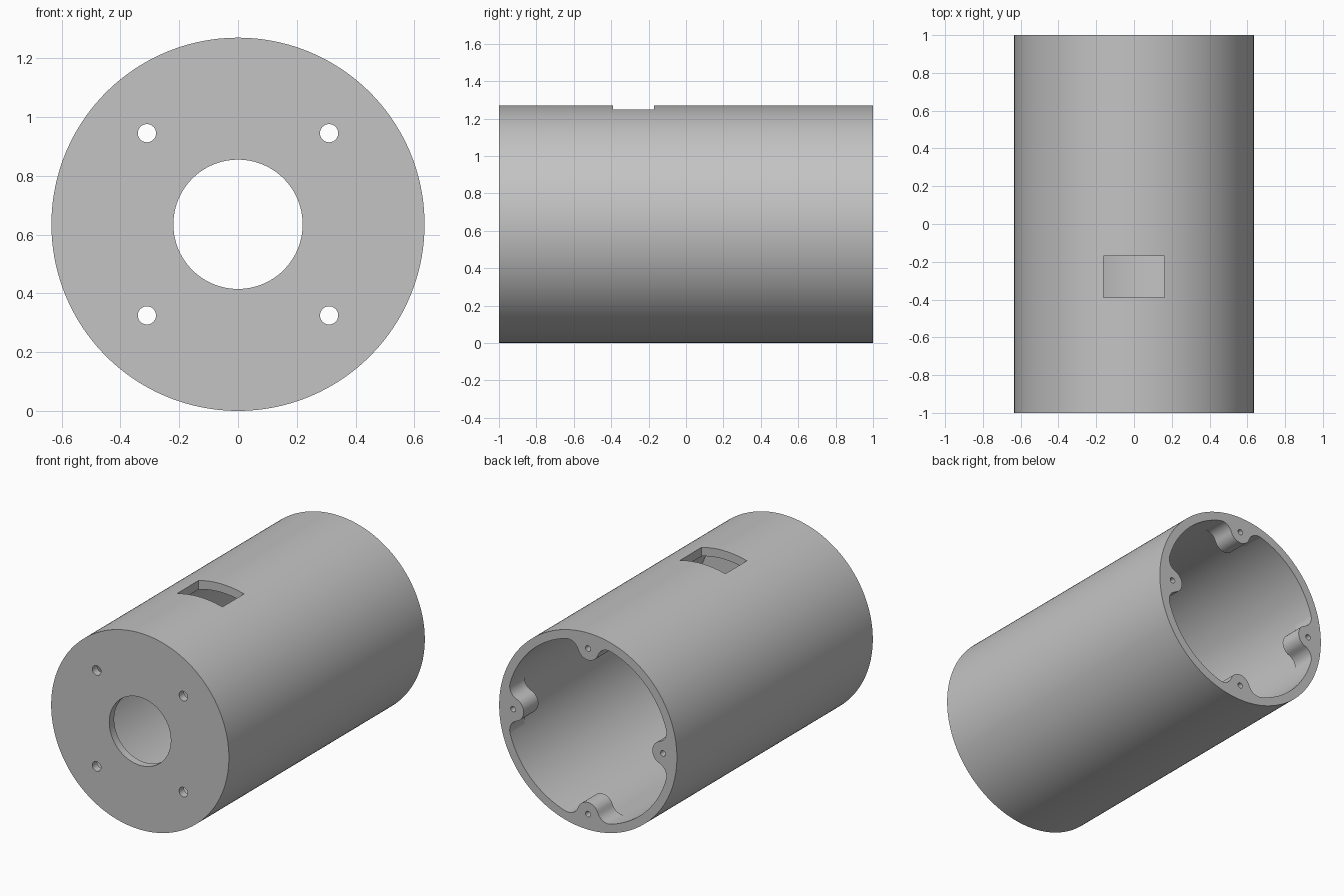
import bpy, bmesh, math

if "Cube" in bpy.data.objects:
    bpy.data.objects.remove(bpy.data.objects["Cube"])

R = 0.635            # outer radius and axis height
INNER = 0.58         # cavity radius
FRONT_T = 0.05       # front plate thickness
BOSS_D, BOSS_R, FILLET = 0.535, 0.075, 0.075
BOSS_Y = 0.85        # where the screw bosses begin

grey = bpy.data.materials.new("grey")
grey.diffuse_color = (0.55, 0.55, 0.55, 1)
grey.use_nodes = True
grey.node_tree.nodes["Principled BSDF"].inputs["Base Color"].default_value = grey.diffuse_color


def loft(name, rings):
    """Closed solid through rings of (x, y, z) points."""
    bm = bmesh.new()
    loops = [[bm.verts.new(p) for p in ring] for ring in rings]
    n = len(loops[0])
    for a, b in zip(loops, loops[1:]):
        for i in range(n):
            j = (i + 1) % n
            bm.faces.new((a[i], a[j], b[j], b[i]))
    bm.faces.new(loops[0][::-1])
    bm.faces.new(loops[-1])
    bmesh.ops.remove_doubles(bm, verts=bm.verts, dist=1e-5)
    bmesh.ops.recalc_face_normals(bm, faces=bm.faces)
    mesh = bpy.data.meshes.new(name)
    bm.to_mesh(mesh)
    bm.free()
    mesh.materials.append(grey)
    ob = bpy.data.objects.new(name, mesh)
    bpy.context.collection.objects.link(ob)
    return ob


def ring(y, radius, n, cx=0, cz=0):
    """Ring around the y axis; radius is a number or a function of angle."""
    pts = []
    for i in range(n):
        t = 2 * math.pi * i / n
        r = radius(t) if callable(radius) else radius
        pts.append((cx + r * math.cos(t), y, R + cz + r * math.sin(t)))
    return pts


def rod(name, r, y0, y1, n, cx=0, cz=0):
    return loft(name, [ring(y0, r, n, cx, cz), ring(y1, r, n, cx, cz)])


# Cavity outline with four filleted bosses
fd = INNER - FILLET
f_ang = math.acos((fd**2 + BOSS_D**2 - (BOSS_R + FILLET)**2) / (2 * fd * BOSS_D))
touch = math.atan2(fd * math.sin(f_ang) / 2, (BOSS_D + fd * math.cos(f_ang)) / 2)


def bossed(t):
    q = math.pi / 2
    a = abs(t - round(t / q) * q)
    if a >= f_ang:
        return INNER
    if a <= touch:
        return BOSS_D * math.cos(a) - math.sqrt(max(0, BOSS_R**2 - (BOSS_D * math.sin(a))**2))
    a -= f_ang
    return fd * math.cos(a) + math.sqrt(max(0, FILLET**2 - (fd * math.sin(a))**2))


# Tube body
body = rod("tube_body", R, -1, 1, 180)

# Cavity, open at the back
cutters = [loft("cavity_cutter", [
    ring(-1 + FRONT_T, INNER, 720), ring(BOSS_Y, INNER, 720),
    ring(BOSS_Y, bossed, 720), ring(1.1, bossed, 720)])]

# Centre hole and four mounting holes in the front plate
cutters.append(rod("centre_hole_cutter", 0.22, -1.1, -0.9, 96))
for sx in (-1, 1):
    for sz in (-1, 1):
        cutters.append(rod("mount_hole_cutter", 0.031, -1.1, -0.9, 32, sx * 0.31, sz * 0.31))

# Screw holes through the bosses
for k in range(4):
    a = k * math.pi / 2
    cutters.append(rod("screw_hole_cutter", 0.018, BOSS_Y - 0.02, 1.1, 24,
                       BOSS_D * math.cos(a), BOSS_D * math.sin(a)))

# Rectangular window in the top wall
cutters.append(loft("window_cutter", [
    [(x, y, z) for x, y in ((-0.162, -0.39), (0.162, -0.39), (0.162, -0.17), (-0.162, -0.17))]
    for z in (R + 0.4, R + 0.8)]))

bpy.context.view_layer.objects.active = body
body.select_set(True)
for c in cutters:
    c.hide_render = True
    m = body.modifiers.new("cut", 'BOOLEAN')
    m.operation, m.solver, m.object = 'DIFFERENCE', 'EXACT', c
    bpy.ops.object.modifier_apply(modifier=m.name)
    bpy.data.objects.remove(c)

bpy.ops.object.shade_smooth_by_angle(angle=math.radians(30))
